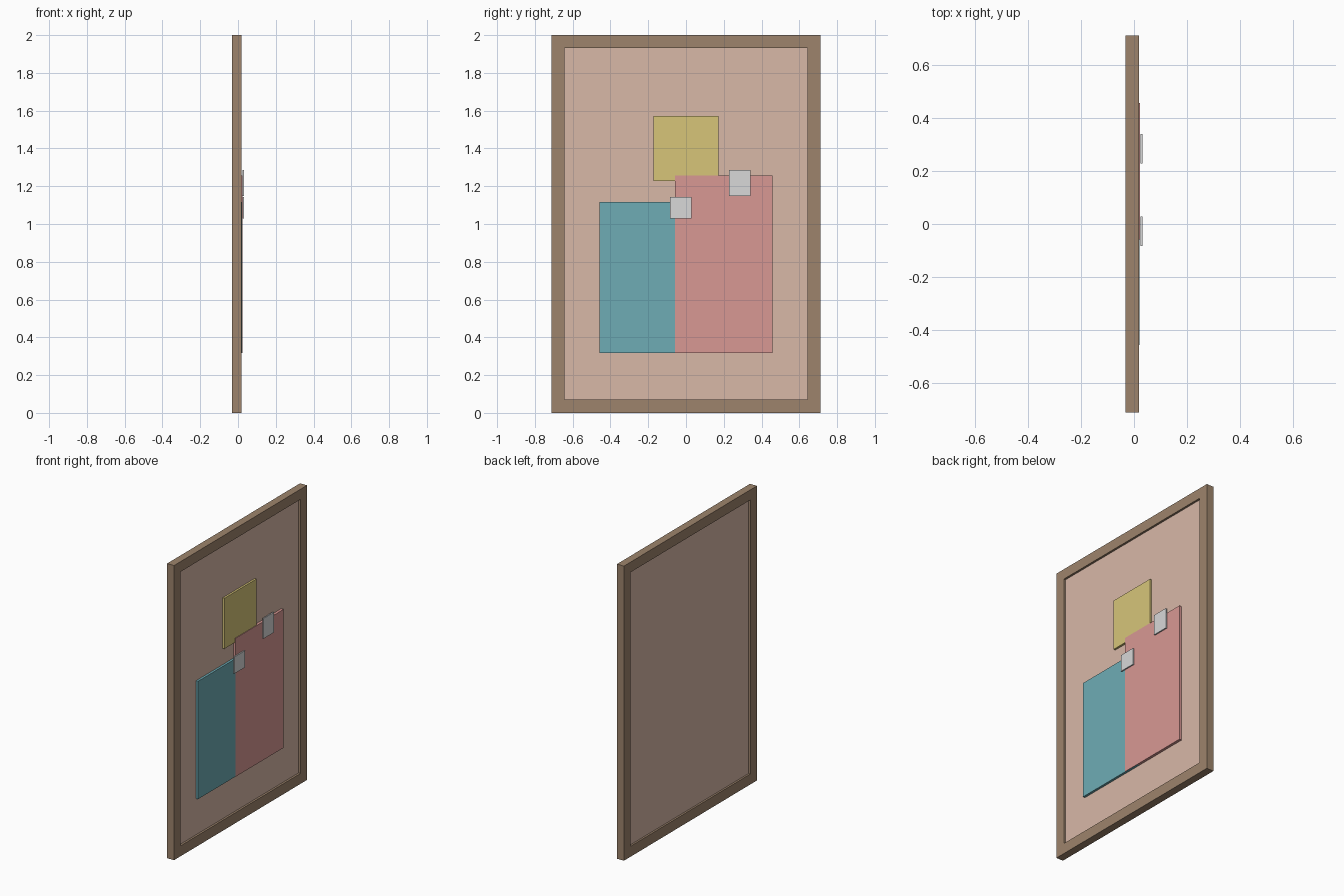
import bpy
import bmesh

if "Cube" in bpy.data.objects:
    bpy.data.objects.remove(bpy.data.objects["Cube"])


def srgb(*rgb):
    return tuple(((c / 255 + 0.055) / 1.055) ** 2.4 for c in rgb) + (1.0,)


def material(name, *rgb):
    mat = bpy.data.materials.new(name)
    mat.diffuse_color = srgb(*rgb)
    mat.use_nodes = True
    mat.node_tree.nodes["Principled BSDF"].inputs["Base Color"].default_value = mat.diffuse_color
    return mat


WOOD = material("wood brown", 157, 132, 108)
CORK = material("pale cork", 216, 184, 167)
YELLOW = material("paper yellow", 215, 197, 121)
PINK = material("paper pink", 216, 152, 148)
TEAL = material("paper teal", 110, 172, 181)
WHITE = material("pin white", 216, 216, 216)


def finish(name, bm, mat):
    bmesh.ops.recalc_face_normals(bm, faces=bm.faces)
    mesh = bpy.data.meshes.new(name)
    bm.to_mesh(mesh)
    bm.free()
    mesh.materials.append(mat)
    obj = bpy.data.objects.new(name, mesh)
    bpy.context.collection.objects.link(obj)
    return obj


def slab(name, x, y, z, mat):
    """Box spanning the given (low, high) ranges."""
    bm = bmesh.new()
    bmesh.ops.create_cube(bm, size=1)
    for v in bm.verts:
        v.co = [r[0] if c < 0 else r[1] for c, r in zip(v.co, (x, y, z))]
    return finish(name, bm, mat)


def ring(name, x, outer, inner, mat):
    """Rectangular frame; outer and inner are (half width, low z, high z)."""
    bm = bmesh.new()
    loops = []
    for depth, (w, lo, hi) in ((x[0], outer), (x[1], outer), (x[1], inner), (x[0], inner)):
        corners = ((-w, lo), (w, lo), (w, hi), (-w, hi))
        loops.append([bm.verts.new((depth, y, z)) for y, z in corners])
    for i in range(4):
        a, b = loops[i], loops[(i + 1) % 4]
        for j in range(4):
            k = (j + 1) % 4
            bm.faces.new((a[j], a[k], b[k], b[j]))
    return finish(name, bm, mat)


# Wooden frame with the board set in from both sides
ring("frame", (-0.033, 0.019), (0.713, 0.0, 2.0), (0.643, 0.071, 1.931), WOOD)
slab("board", (-0.020, 0.005), (-0.643, 0.643), (0.071, 1.931), CORK)

# Overlapping paper notes
slab("yellow_note", (0.005, 0.0185), (-0.172, 0.172), (1.228, 1.571), YELLOW)
slab("teal_note", (0.005, 0.0205), (-0.458, 0.057), (0.317, 1.117), TEAL)
slab("pink_note", (0.005, 0.0225), (-0.058, 0.457), (0.317, 1.257), PINK)

# Square white pins
slab("left_pin", (0.0245, 0.033), (-0.084, 0.028), (1.03, 1.143), WHITE)
slab("right_pin", (0.0245, 0.033), (0.228, 0.341), (1.148, 1.286), WHITE)
